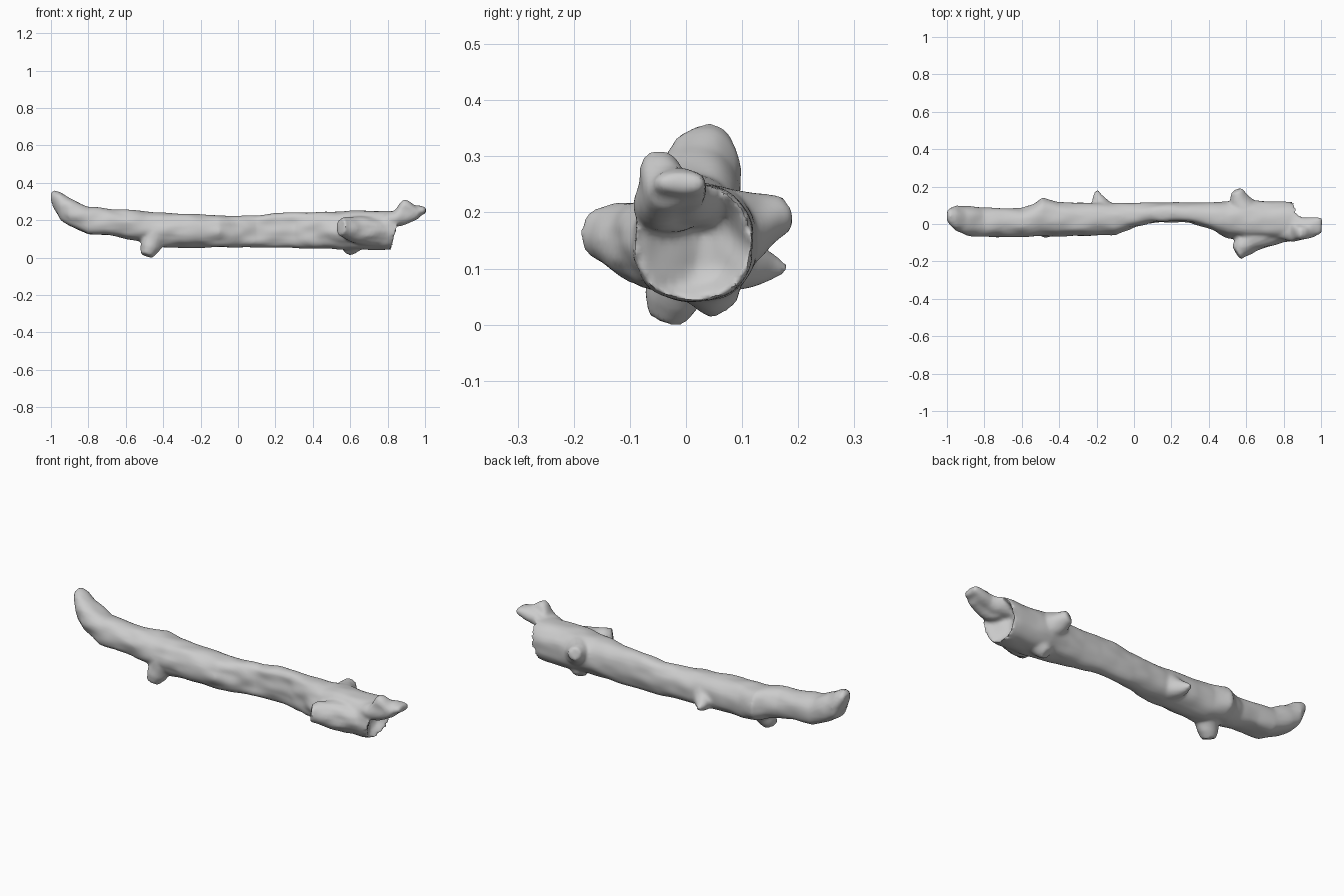
import bpy, bmesh, math
from mathutils import Vector, noise

old = bpy.data.objects.get("Cube")
if old:
    bpy.data.objects.remove(old)

bm = bmesh.new()
SIDES = 32


def skin(rings):
    """Join rings of points into a closed tube."""
    loops = [[bm.verts.new(p) for p in ring] for ring in rings]
    n = len(loops[0])
    for a, b in zip(loops, loops[1:]):
        for i in range(n):
            j = (i + 1) % n
            bm.faces.new((a[i], a[j], b[j], b[i]))
    bm.faces.new(loops[0][::-1])
    bm.faces.new(loops[-1])


def section(x, y0, y1, z0, z1, front=0, under=0, tilt=0):
    """Oval slice across the log, hollowed on the front or underside."""
    cy, cz = (y0 + y1) / 2, (z0 + z1) / 2
    ring = []
    for i in range(SIDES):
        a = math.tau * i / SIDES
        c, s = math.cos(a), math.sin(a)
        y = cy + (y1 - y0) / 2 * math.copysign(abs(c) ** 0.9, c)
        z = cz + (z1 - z0) / 2 * math.copysign(abs(s) ** 0.9, s)
        y += front * max(0, -c) ** 4
        z += under * max(0, -s) ** 4
        ring.append((x + tilt * (z - cz), y, z))
    return ring


def stub(points):
    """Tapering knot: each point is x, y, z, radius."""
    path = [Vector(p[:3]) for p in points]
    turn = (path[-1] - path[0]).to_track_quat('Z', 'Y')
    skin([[p + turn @ Vector((math.cos(t) * q[3], math.sin(t) * q[3], 0))
           for t in (math.tau * i / 16 for i in range(16))]
          for p, q in zip(path, points)])


# Trunk, with a shallow cupped break at the left end
trunk = [
    (-1.0, .015, .075, .305, .345), (-.985, -.005, .088, .265, .362),
    (-.95, -.04, .1, .2, .352), (-.9, -.06, .095, .16, .32, 0, .01),
    (-.8, -.07, .09, .112, .272, 0, .012), (-.7, -.07, .085, .112, .262, 0, .012),
    (-.6, -.065, .083, .095, .256, 0, .006), (-.54, -.062, .105, .088, .252),
    (-.49, -.063, .142, .075, .248), (-.4, -.066, .118, .055, .242),
    (-.25, -.063, .113, .055, .234), (-.1, -.055, .114, .055, .227),
    (0, -.028, .114, .055, .223, .012), (.1, -.006, .114, .054, .226, .016),
    (.2, .0, .114, .054, .244, .016), (.3, -.005, .114, .052, .241, .016),
    (.4, -.04, .116, .05, .242, .014), (.5, -.072, .12, .048, .244),
    (.6, -.085, .128, .043, .253), (.7, -.092, .124, .04, .251),
    (.8, -.094, .121, .04, .251, 0, 0, .15),
    (.85, -.092, .118, .044, .25, 0, 0, .25),
    (.835, -.083, .108, .053, .24, 0, 0, .25),
    (.8, -.06, .085, .075, .215, 0, 0, .2), (.78, -.02, .045, .115, .175),
]
skin([section(*s) for s in trunk])

# Splintered tongue above the broken end: a high front ridge and a lower point
skin([section(*s) for s in [
    (.74, -.07, .03, .17, .225), (.84, -.09, .03, .165, .25),
    (.87, -.088, .0, .17, .296), (.89, -.086, -.005, .175, .312),
    (.915, -.084, -.005, .185, .302), (.945, -.08, .0, .2, .28),
    (.97, -.07, .01, .21, .27)]])
skin([section(*s) for s in [
    (.78, -.06, .08, .17, .235), (.86, -.06, .055, .18, .258),
    (.9, -.06, .035, .195, .275), (.95, -.068, .035, .21, .28),
    (.985, -.062, .034, .228, .276), (1.005, -.045, .028, .238, .268)]])

# Broken side branch on the front, leaning back along the trunk
stub([(.8, -.01, .14, .08), (.7, -.045, .142, .082), (.62, -.085, .152, .07),
      (.57, -.125, .162, .056), (.55, -.155, .164, .045)])

# Knots: underside, back, and low behind
stub([(-.44, .01, .15, .075), (-.46, -.01, .085, .062),
      (-.475, -.025, .045, .05), (-.488, -.034, .012, .034)])
stub([(.6, .06, .16, .085), (.575, .105, .177, .065),
      (.555, .145, .193, .046), (.547, .176, .2, .03)])
stub([(-.16, .07, .13, .075), (-.18, .105, .112, .05),
      (-.195, .145, .103, .028), (-.2, .177, .098, .012)])
stub([(.62, .03, .1, .08), (.6, .055, .058, .05), (.59, .068, .032, .028)])

bmesh.ops.recalc_face_normals(bm, faces=bm.faces)
mesh = bpy.data.meshes.new("fallen_log")
bm.to_mesh(mesh)
bm.free()
log = bpy.data.objects.new("fallen_log", mesh)
bpy.context.collection.objects.link(log)
bpy.context.view_layer.objects.active = log
log.select_set(True)

# Fuse the parts and soften the joins
fuse = log.modifiers.new("fuse", 'REMESH')
fuse.mode = 'VOXEL'
fuse.voxel_size = 0.009
soften = log.modifiers.new("soften", 'SMOOTH')
soften.factor = 0.5
soften.iterations = 4
for name in ("fuse", "soften"):
    bpy.ops.object.modifier_apply(modifier=name)

# Uneven weathered surface, stretched along the grain, roughest on the front
mesh = log.data
moves = []
for v in mesh.vertices:
    rough = 0.005 + 0.004 * max(0, -v.normal.y)
    grain = Vector((v.co.x * 10, v.co.y * 18, v.co.z * 18))
    moves.append(v.normal * rough * noise.noise(grain))
for v, m in zip(mesh.vertices, moves):
    v.co += m

# Rest on the ground
floor = min(v.co.z for v in mesh.vertices)
for v in mesh.vertices:
    v.co.z -= floor

bark = bpy.data.materials.new("pale_grey_wood")
bark.use_nodes = True
bark.diffuse_color = (0.6, 0.6, 0.6, 1)
bark.node_tree.nodes["Principled BSDF"].inputs["Base Color"].default_value = (0.6, 0.6, 0.6, 1)
mesh.materials.clear()
mesh.materials.append(bark)
bpy.ops.object.shade_smooth_by_angle(angle=math.radians(60))
